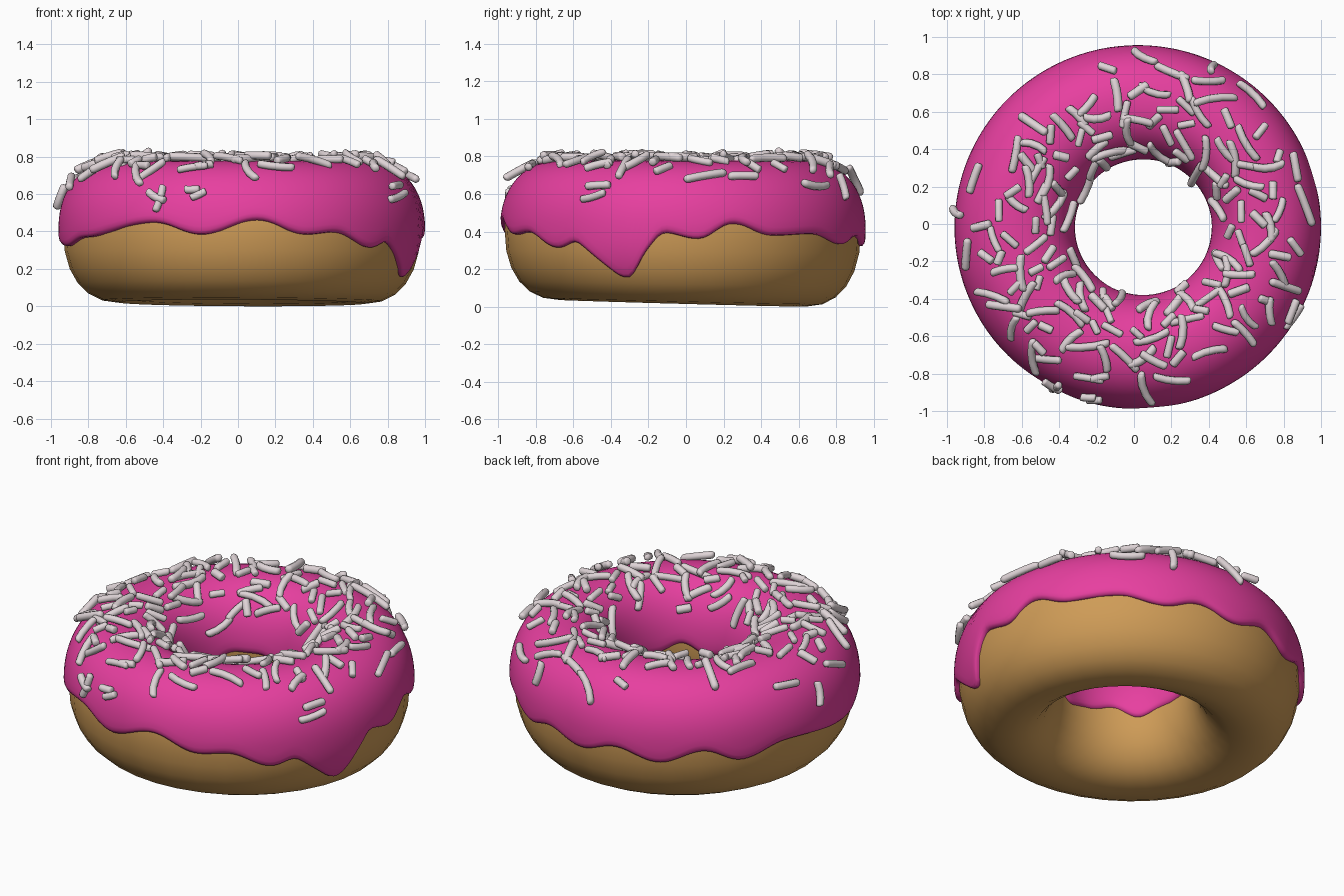
import bpy, bmesh, math, random
from mathutils import Vector

if "Cube" in bpy.data.objects:
    bpy.data.objects.remove(bpy.data.objects["Cube"])

random.seed(11)
CX, CY, R, ZC = 0.02, -0.017, 0.66, 0.41


def material(name, rgb):
    m = bpy.data.materials.new(name)
    m.diffuse_color = (*rgb, 1)
    m.use_nodes = True
    m.node_tree.nodes["Principled BSDF"].inputs["Base Color"].default_value = m.diffuse_color
    return m


def power(v, e):
    return math.copysign(abs(v) ** e, v)


def ring_point(th, ph, w_out, w_in, h_up, h_low, n=2.2):
    """Point on a squashed ring: th runs round the ring, ph round its section."""
    c, s = power(math.cos(ph), 2 / n), power(math.sin(ph), 2 / n)
    r = R + c * (w_out if c > 0 else w_in)
    z = ZC + s * (h_up if s > 0 else h_low)
    shift = 0.03 * max(0, -c)          # the hole sits a little to the right
    return Vector((CX + shift + r * math.cos(th), CY + 0.993 * r * math.sin(th), z))


def icing_point(th, ph, inset=0.0):
    return ring_point(th, ph, 0.32 - inset, 0.295 - inset, 0.367 - inset, 0.40 - inset)


def mesh_object(name, bm, mat):
    bmesh.ops.recalc_face_normals(bm, faces=bm.faces)
    for f in bm.faces:
        f.smooth = True
    me = bpy.data.meshes.new(name)
    bm.to_mesh(me)
    bm.free()
    me.materials.append(mat)
    ob = bpy.data.objects.new(name, me)
    bpy.context.collection.objects.link(ob)
    return ob


def skin(bm, rows, close_rows, close_cols):
    """Quads between successive rows of points."""
    vs = [[bm.verts.new(p) for p in row] for row in rows]
    nr, nc = len(vs), len(vs[0])
    for i in range(nr if close_rows else nr - 1):
        for j in range(nc if close_cols else nc - 1):
            a, b = vs[i], vs[(i + 1) % nr]
            k = (j + 1) % nc
            bm.faces.new((a[j], a[k], b[k], b[j]))
    return vs


dough_mat = material("baked dough", (0.62, 0.33, 0.095))
icing_mat = material("pink icing", (0.80, 0.05, 0.35))
sprinkle_mat = material("pale sprinkle", (0.74, 0.66, 0.68))

# Dough ring, with a slightly tilted uneven base
bm = bmesh.new()
rows = []
for i in range(36):
    th = math.tau * i / 36
    base = 0.018 - 0.018 * math.cos(th - math.radians(80))
    rows.append([ring_point(th, math.tau * j / 24, 0.295, 0.275, 0.33, ZC - base, 2.25)
                 for j in range(24)])
skin(bm, rows, True, True)
mesh_object("dough", bm, dough_mat)

# Height of the wavy outer icing edge by angle in degrees
EDGE = [(-165, .32), (-150, .37), (-119, .455), (-103, .385), (-85, .47), (-69, .385),
        (-59, .40), (-44, .31), (-36, .35), (-28, .24), (-21, .145), (-17, .15), (-13, .27),
        (-7, .40), (5, .36), (16, .45), (30, .38), (46, .39), (62, .33), (74, .38), (88, .32),
        (101, .38), (116, .31), (131, .39), (144, .31), (160, .38), (195, .32)]


def edge_height(deg):
    while deg < -165:
        deg += 360
    while deg >= 195:
        deg -= 360
    for (a, za), (b, zb) in zip(EDGE, EDGE[1:]):
        if a <= deg <= b:
            t = (deg - a) / (b - a)
            if not (-36 <= a < -7):
                t = (1 - math.cos(math.pi * t)) / 2
            return za + (zb - za) * t
    return 0.38


def edge_angle(z):
    d = (z - ZC) / (0.367 if z > ZC else 0.40)
    return math.asin(power(d, 1.1))


# Icing shell with rounded lips at the outer and inner edges
bm = bmesh.new()
rows = []
N = 216
for i in range(N):
    th = math.tau * i / N
    deg = math.degrees(th)
    z_out = sum(edge_height(deg + d) for d in (-1.5, 0, 1.5)) / 3
    z_in = 0.39 + 0.025 * math.sin(6 * th + 1) + 0.01 * math.sin(11 * th)
    a, b = edge_angle(z_out), math.pi - edge_angle(z_in)
    lip = [(0.05, 0), (0.03, -0.01), (0.012, 0.0), (0.003, 0.035)]
    row = [icing_point(th, a + d, s) for s, d in lip]
    row += [icing_point(th, a + 0.08 + (b - a - 0.16) * k / 32) for k in range(33)]
    row += [icing_point(th, b - d, s) for s, d in reversed(lip)]
    rows.append(row)
skin(bm, rows, True, False)
mesh_object("icing", bm, icing_mat)


# Sprinkles: bent rods with rounded ends lying on the icing
def add_sprinkle(bm, th, ph, length, turn, bend, rad, lift, heading=None):
    p = icing_point(th, ph)
    u = (icing_point(th + 0.02, ph) - icing_point(th - 0.02, ph)).normalized()
    v = (icing_point(th, ph + 0.02) - icing_point(th, ph - 0.02)).normalized()
    n = u.cross(v).normalized()
    if n.dot(p - Vector((CX + R * math.cos(th), CY + R * math.sin(th), ZC))) < 0:
        n = -n
    if heading is not None:            # compass direction seen from above
        h = Vector((math.cos(heading), math.sin(heading), 0))
        turn = math.atan2(h.dot(v), h.dot(u))
    d = u * math.cos(turn) + v * math.sin(turn)
    side = n.cross(d)
    stations = [(-.5, .55), (-.46, .9), (-.4, 1), (-.15, 1), (.15, 1), (.4, 1), (.46, .9), (.5, .55)]
    tilt = random.uniform(-0.2, 0.2)
    rows = []
    for t, k in stations:
        c = p + n * (lift + tilt * t * length - 0.25 * (t * length) ** 2) + d * (t * length) \
            + side * (bend * length * (t * t * 4 - 0.5))
        rows.append([c + (side * math.cos(q) + n * math.sin(q)) * rad * k
                     for q in (math.tau * j / 8 for j in range(8))])
    vs = skin(bm, rows, False, True)
    bm.faces.new(vs[0])
    bm.faces.new(vs[-1])


bm = bmesh.new()
placed = []
# The most noticeable ones: x, y, heading in degrees, length
KEY = [(-.84, .24, 65, .17), (-.93, .06, -10, .14), (-.88, -.16, 60, .18), (-.75, -.38, -5, .22),
       (-.63, .37, 80, .2), (-.53, -.7, 80, .22), (-.43, -.85, 100, .12), (-.24, -.91, 0, .08),
       (.05, .88, -65, .2), (.2, .8, -30, .2), (.41, .82, 65, .14), (-.14, .82, -25, .1),
       (.43, .66, 15, .25), (.62, .68, -50, .2), (.85, .3, 100, .16), (.9, .1, -60, .24),
       (.8, -.33, -20, .2), (.83, -.46, 75, .14), (.06, -.87, -75, .2), (.2, -.82, -10, .2),
       (-.18, -.81, 15, .1), (-.38, .52, -50, .18), (-.25, .63, 50, .15), (.6, .43, -60, .22),
       (.53, .35, 100, .2), (.5, -.2, -30, .2), (.7, -.1, 45, .2), (-.45, .1, 40, .2),
       (-.3, .2, -70, .18), (-.25, -.65, 5, .24), (-.35, -.48, -45, .2), (.25, -.58, 90, .18),
       (.05, -.45, 60, .15), (.4, -.68, 10, .2)]
for x, y, head, length in KEY:
    x, y = x - CX, (y - CY) / 0.993
    c = (math.hypot(x, y) - R) / (0.32 if math.hypot(x, y) > R else 0.295)
    th, ph = math.atan2(y, x), math.acos(power(max(-.97, min(.97, c)), 1.1))
    placed.append(icing_point(th, ph))
    add_sprinkle(bm, th, ph, length, 0, random.uniform(-.1, .1), 0.022, 0.022, math.radians(head))
# The rest scattered evenly over the top and into the hole
tries = 0
while len(placed) < 172 and tries < 8000:
    tries += 1
    th = random.uniform(0, math.tau)
    ph = random.triangular(0.8, 2.7, 1.75)
    q = icing_point(th, ph)
    if any((q - o).length < 0.06 for o in placed):
        continue
    placed.append(q)
    long_one = random.random() < 0.5
    add_sprinkle(bm, th, ph,
                 random.uniform(0.14, 0.21) if long_one else random.uniform(0.08, 0.13),
                 random.uniform(0, math.pi),
                 random.uniform(-0.13, 0.13) if long_one else 0,
                 random.uniform(0.02, 0.024), random.uniform(0.014, 0.034))
# A few stray sprinkles on the outer wall
for deg, ph, turn, length in ((-117, .42, 1.4, .15), (-104, .48, .5, .09), (-30, .45, .2, .16)):
    add_sprinkle(bm, math.radians(deg), ph, length, turn, 0.05, 0.021, 0.015)
mesh_object("sprinkles", bm, sprinkle_mat)
